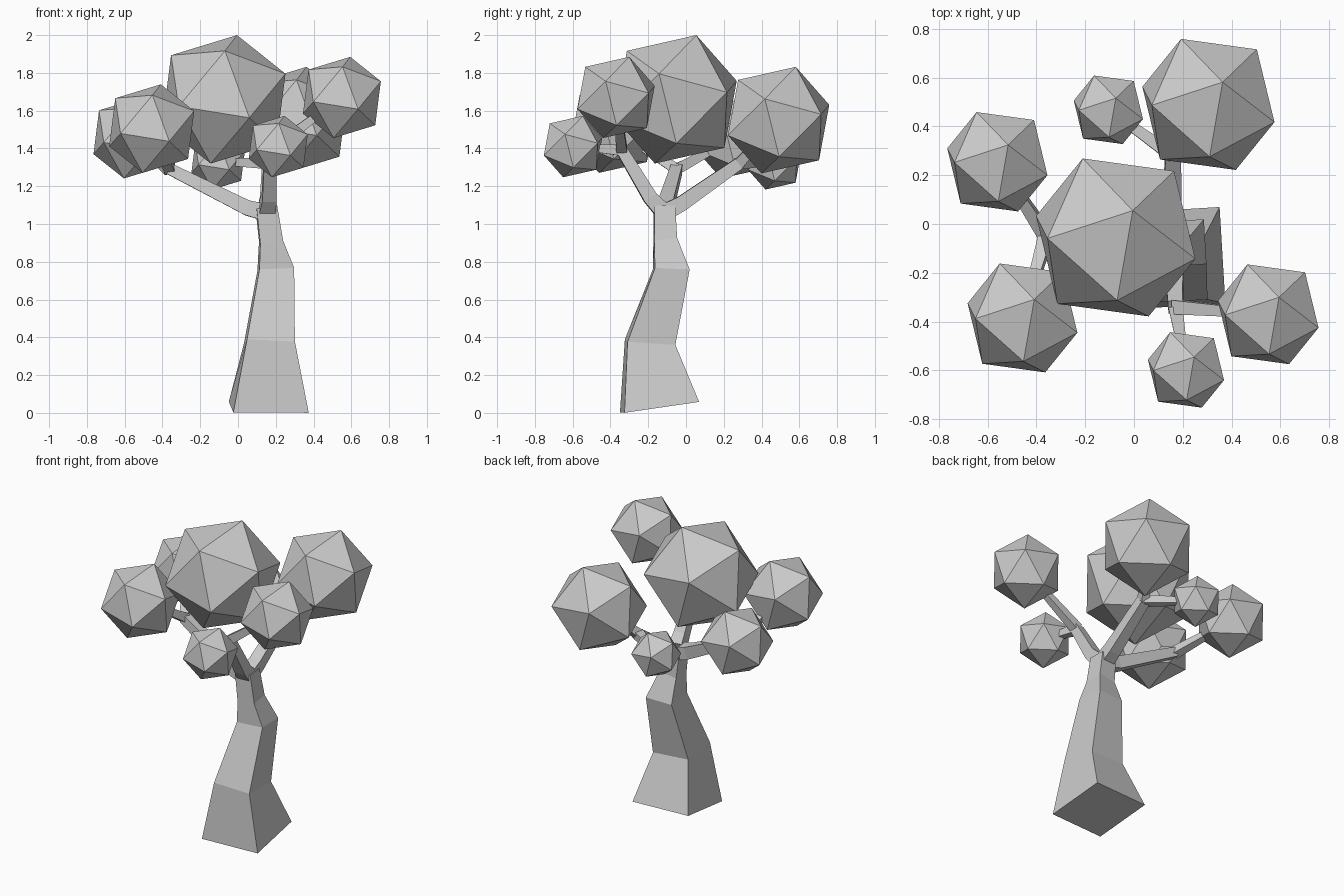
import bpy, bmesh
from mathutils import Vector, Matrix

if "Cube" in bpy.data.objects:
    bpy.data.objects.remove(bpy.data.objects["Cube"])


def finish(name, bm):
    bmesh.ops.recalc_face_normals(bm, faces=bm.faces)
    me = bpy.data.meshes.new(name)
    bm.to_mesh(me)
    bm.free()
    ob = bpy.data.objects.new(name, me)
    bpy.context.collection.objects.link(ob)
    return ob


def limb(name, path):
    """Four-sided tapered tube; path holds (x, y, z, half_width)."""
    pts = [Vector(p[:3]) for p in path]
    total = (pts[-1] - pts[0]).normalized()
    ref = Vector((-0.06, 1, 0)) if abs(total.x) > 0.6 else Vector((1, 0.06, 0))
    bm = bmesh.new()
    rings = []
    for i, p in enumerate(pts):
        t = Vector()
        if i > 0:
            t += (p - pts[i - 1]).normalized()
        if i < len(pts) - 1:
            t += (pts[i + 1] - p).normalized()
        t.normalize()
        u = (ref - t * ref.dot(t)).normalized()
        v = t.cross(u)
        h = path[i][3]
        rings.append([bm.verts.new(p + u * a * h + v * b * h)
                      for a, b in ((-1, -1), (1, -1), (1, 1), (-1, 1))])
    for r0, r1 in zip(rings, rings[1:]):
        for k in range(4):
            n = (k + 1) % 4
            bm.faces.new((r0[k], r0[n], r1[n], r1[k]))
    bm.faces.new(rings[0][::-1])
    bm.faces.new(rings[-1])
    return finish(name, bm)


def frame(a, b):
    """Orthonormal frame from two neighbouring corner directions."""
    a = a.normalized()
    b = (b - a * b.dot(a)).normalized()
    return Matrix((a, b, a.cross(b))).transposed()


def leaf_ball(name, centre, radius):
    """Icosahedron, all leaf balls share one tilt."""
    bm = bmesh.new()
    bmesh.ops.create_icosphere(bm, subdivisions=1, radius=radius)
    top = max(bm.verts, key=lambda v: v.co.z)
    near = top.link_edges[0].other_vert(top)
    target = frame(Vector((0.07, 0.11, 0.34)), Vector((-0.28, -0.005, 0.23)))
    rot = target @ frame(top.co, near.co).transposed()
    for v in bm.verts:
        v.co = rot @ v.co + Vector(centre)
    return finish(name, bm)


# Trunk
limb("trunk", [(0.163, -0.14, 0.03, 0.2), (0.167, -0.19, 0.375, 0.127),
               (0.2, -0.078, 0.76, 0.092), (0.175, -0.11, 0.91, 0.061),
               (0.15, -0.115, 1.09, 0.055)])

# Main branches, all starting at the fork
fork = (0.15, -0.115, 1.06, 0.045)
front_node = (0.17, -0.34, 1.39, 0.03)
back_node = (0.16, 0.28, 1.32, 0.032)
left_node = (-0.36, -0.05, 1.29, 0.03)
limb("front_branch", [fork, (0.165, -0.19, 1.14, 0.038), front_node])
limb("back_branch", [fork, (0.155, -0.02, 1.11, 0.04), back_node])
limb("left_branch", [fork, (0.05, -0.11, 1.085, 0.04), left_node])

# Leaf balls: centre, radius, node their twig grows from
balls = [
    ("crown_leaves", (-0.075, -0.055, 1.66), 0.364, None),
    ("back_right_leaves", (0.305, 0.49, 1.55), 0.302, back_node),
    ("back_small_leaves", (-0.105, 0.468, 1.33), 0.158, back_node),
    ("back_left_leaves", (-0.56, 0.255, 1.455), 0.229, left_node),
    ("front_left_leaves", (-0.457, -0.385, 1.505), 0.251, left_node),
    ("front_right_leaves", (0.55, -0.37, 1.67), 0.23, front_node),
    ("front_small_leaves", (0.213, -0.598, 1.41), 0.174, front_node),
]
for name, centre, radius, node in balls:
    leaf_ball(name, centre, radius)
    if node:
        start, end = Vector(node[:3]), Vector(centre)
        # twig ends inside its leaf ball
        tip = end - (end - start).normalized() * radius * 0.6
        limb(name.replace("leaves", "twig"),
             [(*start, 0.029), (*tip, 0.02)])
